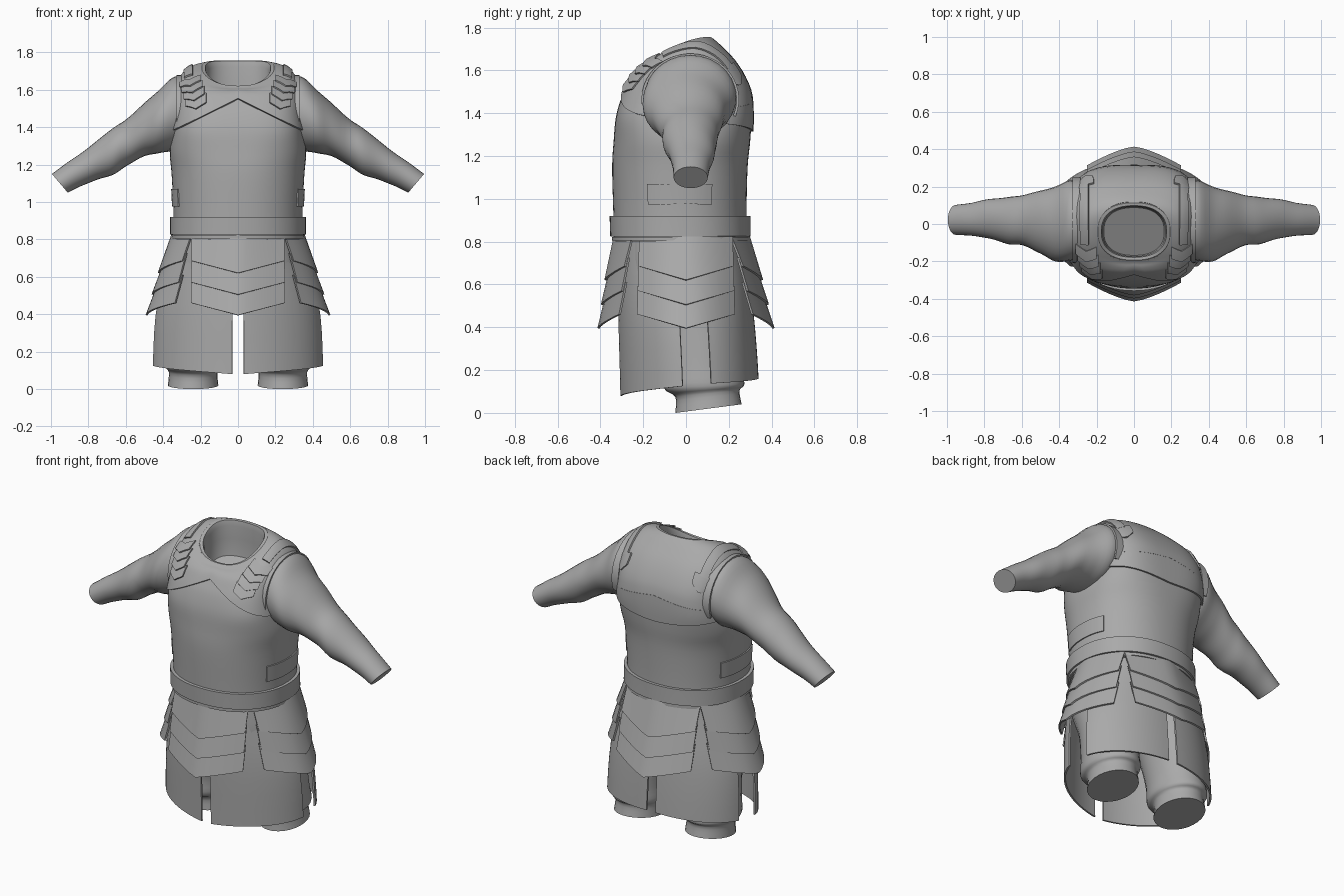
import bpy, bmesh, math
from math import sin, cos, radians
from mathutils import Vector
from mathutils.bvhtree import BVHTree

cube = bpy.data.objects.get("Cube")
if cube:
    bpy.data.objects.remove(cube)

grey = bpy.data.materials.new("plain grey")
grey.use_nodes = True
COLOUR = (0.4, 0.4, 0.4, 1)
grey.diffuse_color = COLOUR
grey.node_tree.nodes["Principled BSDF"].inputs["Base Color"].default_value = COLOUR


def lerp(a, b, k):
    return a + (b - a) * k


def spline(rows, t):
    """Catmull-Rom blend of equal length tuples, t from 0 to 1."""
    n = len(rows) - 1
    i = min(int(t * n), n - 1)
    k = t * n - i
    p0, p1, p2, p3 = (rows[min(max(i + j, 0), n)] for j in (-1, 0, 1, 2))
    return [b + 0.5 * k * (c - a + k * (2 * a - 5 * b + 4 * c - d + k * (3 * (b - c) + d - a)))
            for a, b, c, d in zip(p0, p1, p2, p3)]


def grid(name, rows, closed=False, caps=(False, False), thick=0.0):
    """Mesh object from rows of points, optionally closed, capped or thickened."""
    bm = bmesh.new()
    vs = [[bm.verts.new(p) for p in row] for row in rows]
    n = len(vs[0])
    for a, b in zip(vs, vs[1:]):
        for i in range(n if closed else n - 1):
            j = (i + 1) % n
            bm.faces.new((a[i], a[j], b[j], b[i]))
    for use, row in zip(caps, (vs[0], vs[-1])):
        if use:
            bm.faces.new(row)
    bmesh.ops.recalc_face_normals(bm, faces=bm.faces)
    mesh = bpy.data.meshes.new(name)
    bm.to_mesh(mesh)
    bm.free()
    mesh.materials.append(grey)
    ob = bpy.data.objects.new(name, mesh)
    bpy.context.collection.objects.link(ob)
    bpy.ops.object.select_all(action='DESELECT')
    ob.select_set(True)
    bpy.context.view_layer.objects.active = ob
    if thick:
        mod = ob.modifiers.new("thickness", 'SOLIDIFY')
        mod.thickness = thick
        mod.offset = 0
        bpy.ops.object.modifier_apply(modifier=mod.name)
    bpy.ops.object.shade_smooth_by_angle(angle=radians(35))
    return ob


def oval(a, hx, yf, yb, power):
    """Outline point at angle a; a lower power is squarer."""
    c, s = cos(a), sin(a)
    return (math.copysign(abs(c) ** power, c) * hx,
            (yf + yb) / 2 + math.copysign(abs(s) ** power, s) * (yb - yf) / 2)


# Torso rings: height, half width, front, back, power, tilt, side lift
TORSO = [(.80, .345, -.335, .285, .92, 0, 0), (.95, .345, -.34, .283, .92, 0, 0),
         (1.15, .355, -.345, .288, .88, 0, 0), (1.27, .365, -.338, .30, .78, 0, 0),
         (1.38, .35, -.328, .305, .64, 0, 0), (1.48, .335, -.302, .298, .62, .03, 0),
         (1.55, .33, -.273, .265, .64, .08, .005), (1.605, .32, -.248, .22, .7, .15, .02),
         (1.64, .285, -.225, .17, .78, .26, .035), (1.66, .24, -.205, .135, .82, .37, .04),
         (1.675, .19, -.19, .11, .85, .45, .03)]


def body(a, t, off=0.0):
    z, hx, yf, yb, power, tilt, lift = spline(TORSO, t)
    x, y = oval(a, hx + off, yf - off, yb + off, power)
    return Vector((x, y, z + tilt * (y - (yf + yb) / 2) + lift * cos(a) ** 2 + off * min(1, tilt * 3)))


def find(a, z):
    lo, hi = 0.0, 1.0
    for _ in range(24):
        mid = (lo + hi) / 2
        lo, hi = (mid, hi) if body(a, mid).z < z else (lo, mid)
    return lo


def angles(start, end, n):
    return [radians(lerp(start, end, i / n)) for i in range(n + 1)]


LOOP = angles(-90, 270, 72)[:-1]


def shell(name, low, high, off, thick, loop=LOOP, steps=2):
    """Plate that follows the torso between two edge rules."""
    spans = [(a, find(a, low(a)), find(a, high(a)) if high else 1) for a in loop]
    rows = [[body(a, lerp(t0, t1, j / steps), off) for a, t0, t1 in spans] for j in range(steps + 1)]
    return grid(name, rows, loop is LOOP, thick=thick)


grid("torso", [[body(a, i / 40) for a in LOOP] for i in range(41)], True, (True, False))


# Upper chest and back plates
def yoke_edge(a):
    x = .345 * abs(cos(a)) ** .64
    return 1.55 - .5 * x if sin(a) < 0 else 1.47 - .14 * x


yoke = shell("yoke", yoke_edge, None, .004, .016, steps=14)
shell("back_band", lambda a: 1.315 + .04 * abs(cos(a)), yoke_edge, .003, .018, angles(27, 153, 36), 4)

# Belt and side fastenings
shell("belt", lambda a: .825, lambda a: .92, .007, .022)
shell("belt_lower_lip", lambda a: .805, lambda a: .822, .002, .016)
for side, base in (("left", 0), ("right", 180)):
    shell(side + "_side_strap", lambda a: .975, lambda a: 1.07, .002, .01, angles(base - 26, base + 26, 12))


# Collar rolling over into the neck opening
def neck(scale, dz):
    return [Vector((p.x * scale, (p.y + .04) * scale - .04, p.z + dz)) for p in (body(a, 1) for a in LOOP)]


grid("collar", [neck(1.06, -.02), neck(1.06, .008), neck(1.02, .014), neck(.92, .012), neck(.88, -.02),
                neck(.92, -.1), neck(.85, -.2)], True, (False, True))

# Shoulder straps laid over the yoke
tree = BVHTree.FromPolygons([v.co for v in yoke.data.vertices],
                            [p.vertices[:] for p in yoke.data.polygons])


def wrap(x, deg, lift):
    d = Vector((0, sin(radians(deg)), cos(radians(deg))))
    c = Vector((x, -.01, 1.4))
    hit = tree.ray_cast(c + d, -d)[0]
    return (hit or c + d * .25) + d * lift


ACROSS = (-1, -.5, 0, .5, 1)
for name, s in (("left", 1), ("right", -1)):
    for i in range(4):
        top, bottom = -22 - 10 * i, -35 - 10 * i
        mid = .255 - .01 * i
        rows = [[wrap(s * (mid + .055 * u), lerp(top, bottom, k) - 6 * (1 - abs(u)), .003 + .012 * k)
                 for u in ACROSS] for k in (0, .5, 1)]
        grid(f"{name}_shoulder_lame_{i + 1}", rows, thick=.008)
    for part, stations in (("shoulder_strap", [(d, .022) for d in range(-20, 47, 6)]),
                           ("strap_end", [(44, .05), (50, .05), (56, .045), (63, .006)])):
        grid(f"{name}_{part}", [[wrap(s * (.265 + w * u), d, .005) for u in ACROSS] for d, w in stations],
             thick=.01)

# Sleeves: top x, top z, bottom x, bottom z, y centre, y radius
SLEEVE = [(.25, 1.66, .25, 1.34, .02, .19), (.34, 1.67, .33, 1.28, .02, .215),
          (.42, 1.60, .42, 1.262, .0, .20), (.50, 1.53, .50, 1.245, .01, .168),
          (.60, 1.44, .585, 1.20, .02, .135), (.69, 1.38, .66, 1.15, .018, .125),
          (.80, 1.29, .75, 1.12, .028, .105), (.90, 1.22, .84, 1.085, .025, .088),
          (.995, 1.15, .91, 1.05, .022, .08)]


def sleeve_point(s, t, a):
    xt, zt, xb, zb, cy, ry = spline(SLEEVE, t)
    r = 1 + .06 * sin(t * 34 + 2 * sin(a)) * t * t * (1 - t)
    k = sin(a) * r / 2
    return Vector((s * ((xt + xb) / 2 + (xt - xb) * k), cy + cos(a) * ry * r, (zt + zb) / 2 + (zt - zb) * k))


def armhole_point(s, x, a):
    return Vector((s * x, .02 + .222 * cos(a), 1.465 + .208 * sin(a)))


# Legs: height, x, y, x radius, y radius, tilt
LEG = [(.02, .24, .105, .135, .155, .13), (.09, .24, .10, .13, .15, .1), (.125, .24, .085, .15, .188, .05),
       (.22, .235, .075, .148, .182, 0), (.4, .215, .05, .155, .195, 0), (.6, .185, -.01, .17, .23, 0),
       (.82, .16, -.02, .15, .23, 0)]


def leg_point(s, t, a):
    z, cx, cy, rx, ry, tilt = spline(LEG, t)
    return Vector((s * (cx + rx * cos(a)), cy + ry * sin(a), z + tilt * ry * sin(a)))


# Skirt rings from hem to waist: half width, front, back
SKIRT = [(.455, -.303, .338), (.43, -.312, .312), (.325, -.308, .263)]


def skirt_point(s, a, z):
    x, y = oval(a, *spline(SKIRT, min(1, max(0, (z - .08) / .76))), power=1.1 if a < 0 else .92)
    return Vector((s * x, y, z))


ROUND = angles(0, 360, 28)[:-1]
for name, s in (("left", 1), ("right", -1)):
    grid(name + "_sleeve", [[sleeve_point(s, i / 32, a) for a in ROUND] for i in range(33)], True, (True, True))
    grid(name + "_armhole_rim", [[armhole_point(s, x, a) for a in angles(-22, 202, 28)]
                                 for x in (.285, .31, .33)], thick=.012)
    grid(name + "_leg", [[leg_point(s, i / 24, a) for a in ROUND] for i in range(25)], True, (True, True))
    for part, a0, a1, h0, h1 in (("front", -85, -7, .08, .125), ("back", 16.5, 87, .137, .16)):
        rows = []
        for j in range(9):
            rows.append([skirt_point(s, a, lerp(lerp(h0, h1, i / 18), .84, j / 8))
                         for i, a in enumerate(angles(a0, a1, 18))])
        grid(f"{name}_{part}_skirt_panel", rows, thick=.01)

# Layered hip guards: turn, reach and half width at top and bottom, edge drops, curve
SIDE = (.36, .485, .215, .225, .105, .155, 1.8)
GUARDS = (("front", 0, .342, .405, .245, .25, .085, .10, 1.4), ("left", 90, *SIDE),
          ("back", 180, .302, .405, .245, .25, .085, .10, 1.4), ("right", 270, *SIDE))
EDGES = (.83, .62, .505, .395)
for name, turn, d0, d1, w0, w1, drop0, drop1, curve in GUARDS:
    c, s = cos(radians(turn)), sin(radians(turn))
    for i in range(3):
        rows = []
        for k in (0, .5, 1):
            row = []
            for j in range(-6, 7):
                u = j / 6
                z = lerp(EDGES[i] + (.04 if i else 0), EDGES[i + 1], k)
                f = (EDGES[0] - z) / (EDGES[0] - EDGES[-1])
                d = lerp(d0, d1, f) - lerp(drop0, drop1, f) * abs(u) ** curve + .014 * k - .01
                x = lerp(w0, w1, f) * u
                z += .065 * abs(u) * (k if i == 0 else 1)
                row.append(Vector((c * x + s * d, s * x - c * d, z)))
            rows.append(row)
        grid(f"{name}_hip_guard_lame_{i + 1}", rows, thick=.01)
